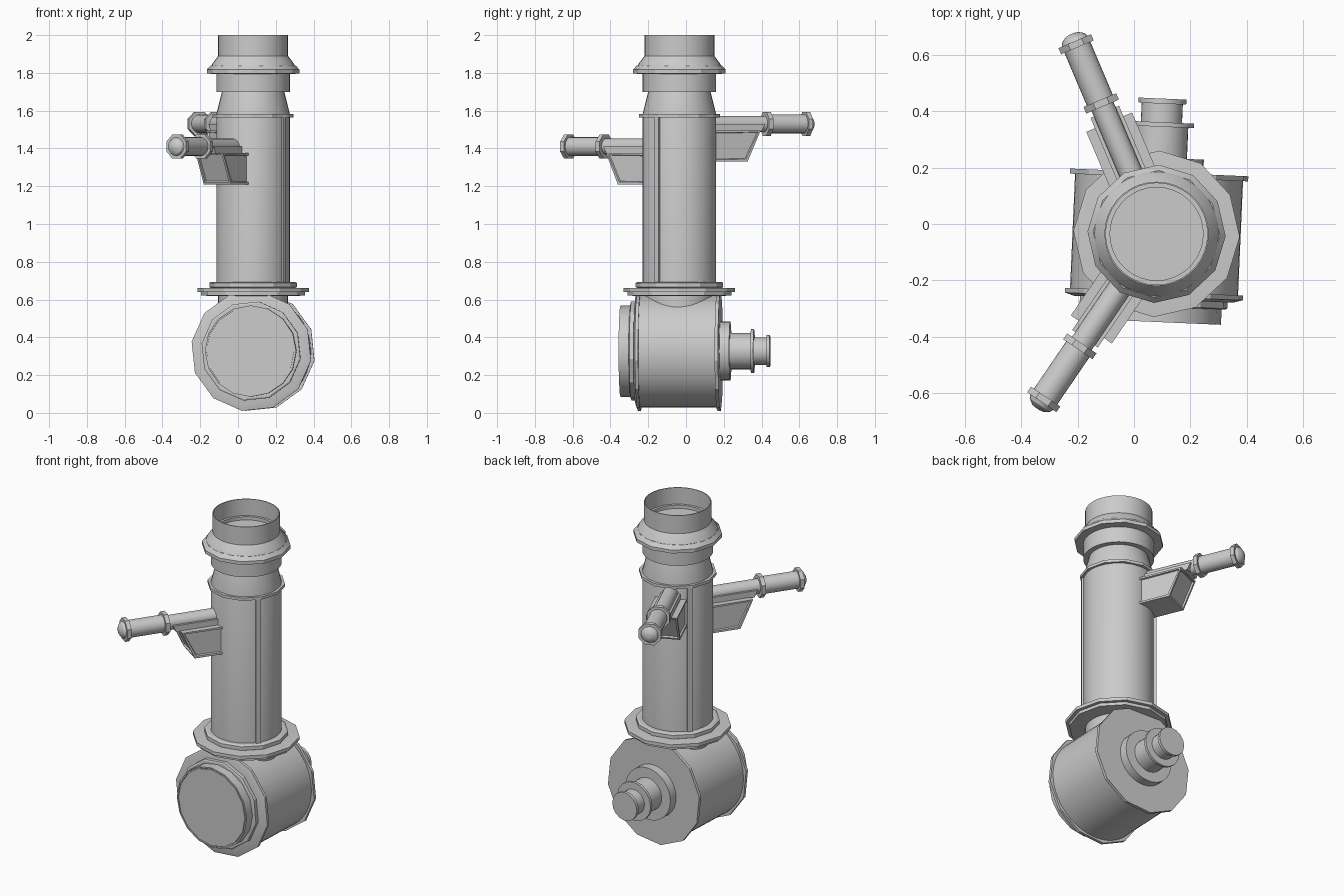
import bpy, bmesh
from math import sin, cos, pi, radians
from mathutils import Matrix, Vector

if "Cube" in bpy.data.objects:
    bpy.data.objects.remove(bpy.data.objects["Cube"])

CX, CY = 0.08, -0.035          # main column axis


def finish(name, bm, matrix):
    bmesh.ops.recalc_face_normals(bm, faces=bm.faces)
    me = bpy.data.meshes.new(name)
    bm.to_mesh(me)
    bm.free()
    ob = bpy.data.objects.new(name, me)
    bpy.context.collection.objects.link(ob)
    ob.matrix_world = matrix
    bpy.ops.object.select_all(action='DESELECT')
    ob.select_set(True)
    bpy.context.view_layer.objects.active = ob
    bpy.ops.object.shade_smooth_by_angle(angle=radians(25))
    return ob


def lathe(name, profile, matrix, sides=36, phase=0.0):
    """Spin (radius, height) points round local z and cap both ends."""
    bm = bmesh.new()
    rings = []
    for r, h in profile:
        rings.append([bm.verts.new((r * cos(phase + 2 * pi * i / sides),
                                    r * sin(phase + 2 * pi * i / sides), h))
                      for i in range(sides)])
    for a, b in zip(rings, rings[1:]):
        for i in range(sides):
            j = (i + 1) % sides
            bm.faces.new((a[i], a[j], b[j], b[i]))
    bm.faces.new(rings[0])
    bm.faces.new(rings[-1])
    return finish(name, bm, matrix)


def disc(r, h0, h1, bevel=0.0):
    """Profile of a plain or chamfered flange."""
    if bevel:
        return [(r - bevel, h0), (r, h0 + bevel * 0.5), (r, h1 - bevel * 0.5), (r - bevel, h1)]
    return [(r, h0), (r, h1)]


def panel_block(name, outline, half_width, matrix, inset=0.0):
    """Extrude an (x, z) outline across y, with optional recessed panels."""
    bm = bmesh.new()
    a, b = [[bm.verts.new((x, s * half_width, z)) for x, z in outline] for s in (-1, 1)]
    n = len(outline)
    faces = [bm.faces.new(a), bm.faces.new(b)]
    for i in range(n):
        j = (i + 1) % n
        faces.append(bm.faces.new((a[i], a[j], b[j], b[i])))
    bmesh.ops.recalc_face_normals(bm, faces=bm.faces)
    if inset:
        # two sides and the sloped outer face
        chosen = faces[:2] + [f for f in faces[2:] if f.normal.x > 0.5]
        bmesh.ops.inset_individual(bm, faces=chosen, thickness=inset, depth=0)
        bmesh.ops.inset_individual(bm, faces=chosen, thickness=0.004, depth=-0.01)
    return finish(name, bm, matrix)


# --- upright column ---
col = Matrix.Translation((CX, CY, 0))
lathe("column_body", [(0.185, 0.45), (0.185, 0.66), (0.195, 0.66), (0.195, 1.58),
                      (0.165, 1.70), (0.195, 1.70), (0.195, 1.80), (0.22, 1.80),
                      (0.22, 1.84), (0.215, 1.85), (0.185, 1.89), (0.185, 2.0),
                      (0.180, 2.0), (0.180, 1.90), (0.165, 1.90), (0.165, 1.88)], col)
P = radians(-2)
lathe("base_flange", [(0.245, 0.62), (0.275, 0.622), (0.275, 0.64), (0.295, 0.64),
                      (0.295, 0.66), (0.27, 0.662)], col, 12, P)
lathe("base_collar", disc(0.232, 0.66, 0.694, 0.012), col, 12, P)
lathe("shoulder_flange", disc(0.214, 1.565, 1.582), col, 12, P)
lathe("top_flange", [(0.22, 1.795), (0.245, 1.797), (0.245, 1.817), (0.225, 1.84)], col, 12, P)

# seam strips on opposite sides of the column
for k, ang in enumerate((-36, 144)):
    m = col @ Matrix.Rotation(radians(ang), 4, 'Z')
    panel_block(f"seam_strip_{k}", [(0.18, 0.68), (0.206, 0.68), (0.206, 1.57), (0.18, 1.57)], 0.014, m)

# --- horizontal drum, local z points to the front ---
drum = (Matrix.Translation((CX, CY, 0.327)) @ Matrix.Rotation(radians(-2.5), 4, 'Z')
        @ Matrix.Rotation(pi / 2, 4, 'X'))
Q = radians(-9)
lathe("drum_body", disc(0.298, -0.205, 0.21), drum, 48)
lathe("drum_front_flange", [(0.32, 0.205), (0.32, 0.222), (0.285, 0.232)], drum, 12, Q)
lathe("drum_back_flange", disc(0.32, -0.218, -0.2), drum, 12, Q)
lathe("front_cap_ring", disc(0.265, 0.22, 0.258, 0.008), drum, 12, Q)
lathe("front_cap", [(0.242, 0.25), (0.242, 0.312), (0.234, 0.312), (0.234, 0.306),
                    (0.23, 0.306), (0.23, 0.312)], drum, 16)

# stepped spigot at the back
lathe("spigot_base", disc(0.156, -0.27, -0.2), drum, 32)
lathe("spigot_barrel", disc(0.096, -0.385, -0.26), drum, 32)
lathe("spigot_flange", disc(0.116, -0.396, -0.38), drum, 16)
lathe("spigot_neck", disc(0.073, -0.465, -0.39), drum, 32)
lathe("spigot_end", disc(0.085, -0.48, -0.462), drum, 16)


# --- side arms: handle tubes on boxed brackets ---
def arm(tag, angle, z, shift):
    base = Matrix.Translation((CX, CY, z)) @ Matrix.Rotation(radians(angle), 4, 'Z')
    tube = base @ Matrix.Rotation(pi / 2, 4, 'Y')     # local z runs outward
    s = shift
    lathe(f"{tag}_inner_tube", disc(0.042, 0.15, 0.48 + s), tube, 20)
    lathe(f"{tag}_handle", disc(0.05, 0.48 + s, 0.705 + s), tube, 20)
    e = pi / 8
    lathe(f"{tag}_collar", disc(0.068, 0.470 + s, 0.495 + s), tube, 8, e)
    lathe(f"{tag}_end_collar", disc(0.068, 0.698 + s, 0.722 + s), tube, 8, e)
    lathe(f"{tag}_end_dome", [(0.05, 0.72 + s), (0.043, 0.735 + s), (0.025, 0.747 + s),
                              (0.01, 0.75 + s)], tube, 16)
    panel_block(f"{tag}_bracket", [(0.16, -0.2), (0.335 + s, -0.2), (0.41 + s, -0.035),
                                   (0.16, -0.035)], 0.088, base, 0.016)
    panel_block(f"{tag}_saddle", [(0.16, -0.04), (0.43 + s, -0.04), (0.45 + s, 0.0),
                                  (0.16, 0.0)], 0.055, base)


arm("front_arm", 235.7, 1.41, 0.0)
arm("back_arm", 113, 1.53, 0.02)
